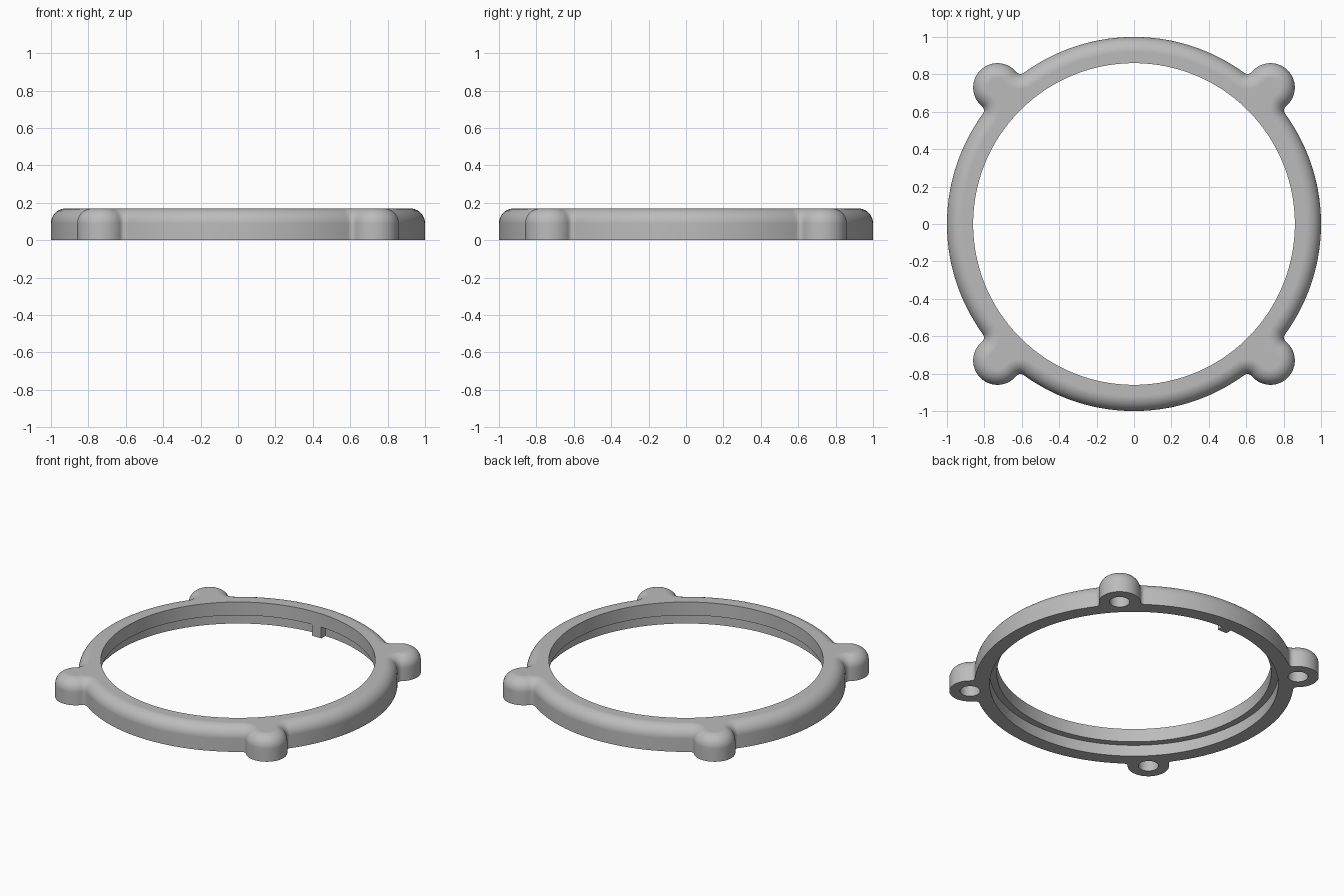
import bpy, bmesh
from math import pi, sin, cos, acos, atan2, hypot, radians
from mathutils import Matrix

cube = bpy.data.objects.get("Cube")
if cube:
    bpy.data.objects.remove(cube, do_unlink=True)

# Main dimensions
RING, BORE, GROOVE = 1.0, 0.86, 0.905
HEIGHT, STEP, ROUND = 0.17, 0.078, 0.08
EAR, EAR_AT, BLEND = 0.13, hypot(0.73, 0.73), 0.03
HOLE, HOLE_DEPTH = 0.063, 0.11

grey = bpy.data.materials.new("plain grey")
grey.use_nodes = True
colour = (0.5, 0.5, 0.5, 1)
grey.diffuse_color = colour
grey.node_tree.nodes["Principled BSDF"].inputs["Base Color"].default_value = colour


def make_object(name, bm):
    bmesh.ops.recalc_face_normals(bm, faces=bm.faces)
    mesh = bpy.data.meshes.new(name)
    bm.to_mesh(mesh)
    bm.free()
    mesh.materials.append(grey)
    obj = bpy.data.objects.new(name, mesh)
    bpy.context.collection.objects.link(obj)
    return obj


def stack(bm, loops):
    """Closed solid from matching loops of points, capped at both ends."""
    rows = [[bm.verts.new(p) for p in loop] for loop in loops]
    for low, high in zip(rows, rows[1:]):
        for i in range(len(low)):
            bm.faces.new((low[i - 1], low[i], high[i], high[i - 1]))
    bm.faces.new(rows[0])
    bm.faces.new(rows[-1])


def arc(cx, cy, r, start, end, n):
    steps = [start + (end - start) * i / n for i in range(n)]
    return [(cx + r * cos(t), cy + r * sin(t)) for t in steps]


def outline(inset, z):
    """Ring with four blended round ears, offset inward."""
    reach = RING + BLEND
    phi = acos((EAR_AT**2 + reach**2 - (EAR + BLEND)**2) / (2 * EAR_AT * reach))
    fx, fy = reach * cos(phi), reach * sin(phi)
    psi = atan2(fy, EAR_AT - fx)
    blend = BLEND + inset
    quarter = (arc(fx, -fy, blend, pi - phi, psi, 8)
               + arc(EAR_AT, 0, EAR - inset, psi - pi, pi - psi, 32)
               + arc(fx, fy, blend, -psi, phi - pi, 8)
               + arc(0, 0, RING - inset, phi, pi / 2 - phi, 36))
    points = []
    for k in range(4):
        a = pi / 4 + k * pi / 2
        points += [(x * cos(a) - y * sin(a), x * sin(a) + y * cos(a), z)
                   for x, y in quarter]
    return points


def circle(x, y, r, z, n):
    return [(*p, z) for p in arc(x, y, r, 0, 2 * pi, n)]


# Ring body with a rounded top edge
bm = bmesh.new()
loops = [outline(0, 0)]
for i in range(11):
    t = i / 10 * pi / 2
    loops.append(outline(ROUND * (1 - cos(t)), HEIGHT - ROUND + ROUND * sin(t)))
stack(bm, loops)
ring = make_object("ring_frame", bm)

# Cutter: stepped bore and the blind screw holes
bm = bmesh.new()
stack(bm, [circle(0, 0, r, z, 192) for r, z in
           ((GROOVE, -0.1), (GROOVE, STEP), (BORE, STEP), (BORE, 0.3))])
for sx in (-1, 1):
    for sy in (-1, 1):
        stack(bm, [circle(sx * 0.73, sy * 0.73, HOLE, z, 40) for z in (-0.1, HOLE_DEPTH)])
cutter = make_object("bore_cutter", bm)
cutter.hide_render = True

cut = ring.modifiers.new("bore", 'BOOLEAN')
cut.object = cutter
cut.solver = 'EXACT'
bpy.context.view_layer.objects.active = ring
ring.select_set(True)
bpy.ops.object.modifier_apply(modifier=cut.name)
bpy.data.objects.remove(cutter, do_unlink=True)

bpy.ops.object.shade_smooth_by_angle(angle=radians(30))
weighted = ring.modifiers.new("clean_shading", 'WEIGHTED_NORMAL')
weighted.keep_sharp = True

# Small locating tab in the groove at the back
bm = bmesh.new()
bmesh.ops.create_cube(bm, size=1, matrix=Matrix.Translation((0, 0.888, STEP / 2))
                      @ Matrix.Diagonal((0.07, 0.056, STEP, 1)))
make_object("locating_tab", bm)
